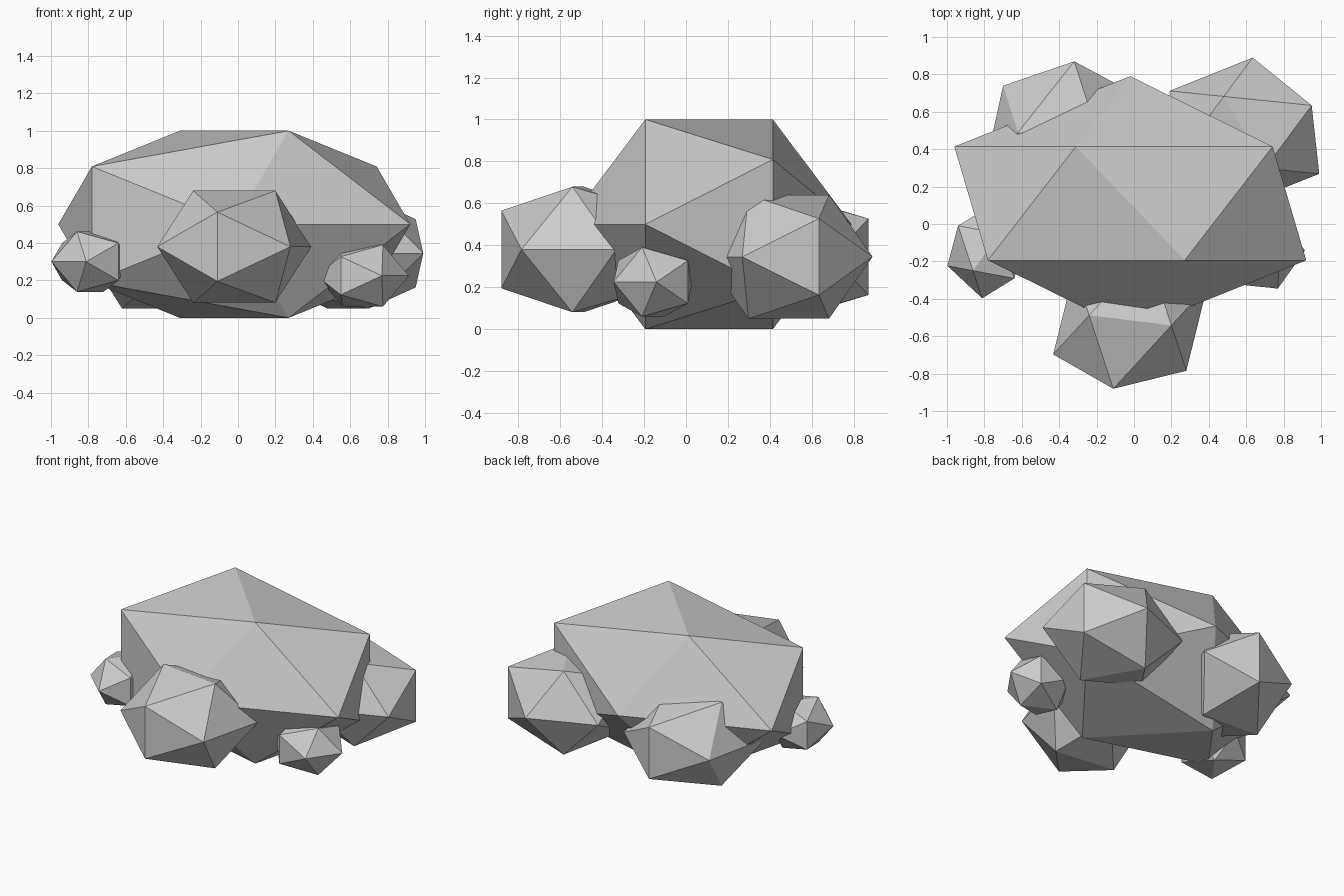
import bpy, bmesh, math
from mathutils import Matrix, Vector

if "Cube" in bpy.data.objects:
    bpy.data.objects.remove(bpy.data.objects["Cube"])


def add_rock(name, matrix):
    """Flat-faced 20-sided rock, shaped and placed by one affine matrix."""
    bm = bmesh.new()
    bmesh.ops.create_icosphere(bm, subdivisions=1, radius=1, matrix=matrix)
    bmesh.ops.recalc_face_normals(bm, faces=bm.faces)
    mesh = bpy.data.meshes.new(name)
    bm.to_mesh(mesh)
    bm.free()
    obj = bpy.data.objects.new(name, mesh)
    bpy.context.collection.objects.link(obj)
    return obj


# Turns the icosphere so an edge (along y) lies on top instead of a point
EDGE_UP = Matrix.Rotation(math.atan((1 + 5 ** 0.5) / 2), 4, 'Y')
R = math.sqrt(1 + ((1 + 5 ** 0.5) / 2) ** 2)


def add_side_rock(name, centre, u, v, w):
    """u: half of the top edge, v: sideways direction, w: height unit."""
    frame = Matrix((
        (v[0], u[0], 0),
        (v[1], u[1], 0),
        (0, 0, w),
    )).to_4x4()
    scale = Matrix.Diagonal((R, R, R, 1))
    add_rock(name, Matrix.Translation(Vector(centre)) @ frame @ scale @ EDGE_UP)


# Large central boulder, its pointed ends along y
add_rock("main_boulder",
         Matrix.Translation((-0.02, 0.11, 0.5))
         @ Matrix.Diagonal((1.052, 0.68, 0.588, 1))
         @ Matrix.Rotation(math.radians(90), 4, 'X'))

# Smaller rocks around the base
add_side_rock("front_rock", (-0.02, -0.515, 0.38), (0.22, -0.027), (-0.056, -0.226), 0.185)
add_side_rock("back_right_rock", (0.59, 0.49, 0.345), (0.11, -0.192), (0.2225, 0.089), 0.1825)
add_side_rock("back_left_rock", (-0.405, 0.478, 0.345), (0.215, -0.012), (0.053, 0.242), 0.1825)
add_side_rock("left_pebble", (-0.79, -0.15, 0.30), (-0.071, -0.099), (0.093, -0.087), 0.0995)
add_side_rock("right_pebble", (0.667, -0.157, 0.225), (0.108, -0.053), (-0.0725, -0.1025), 0.102)
